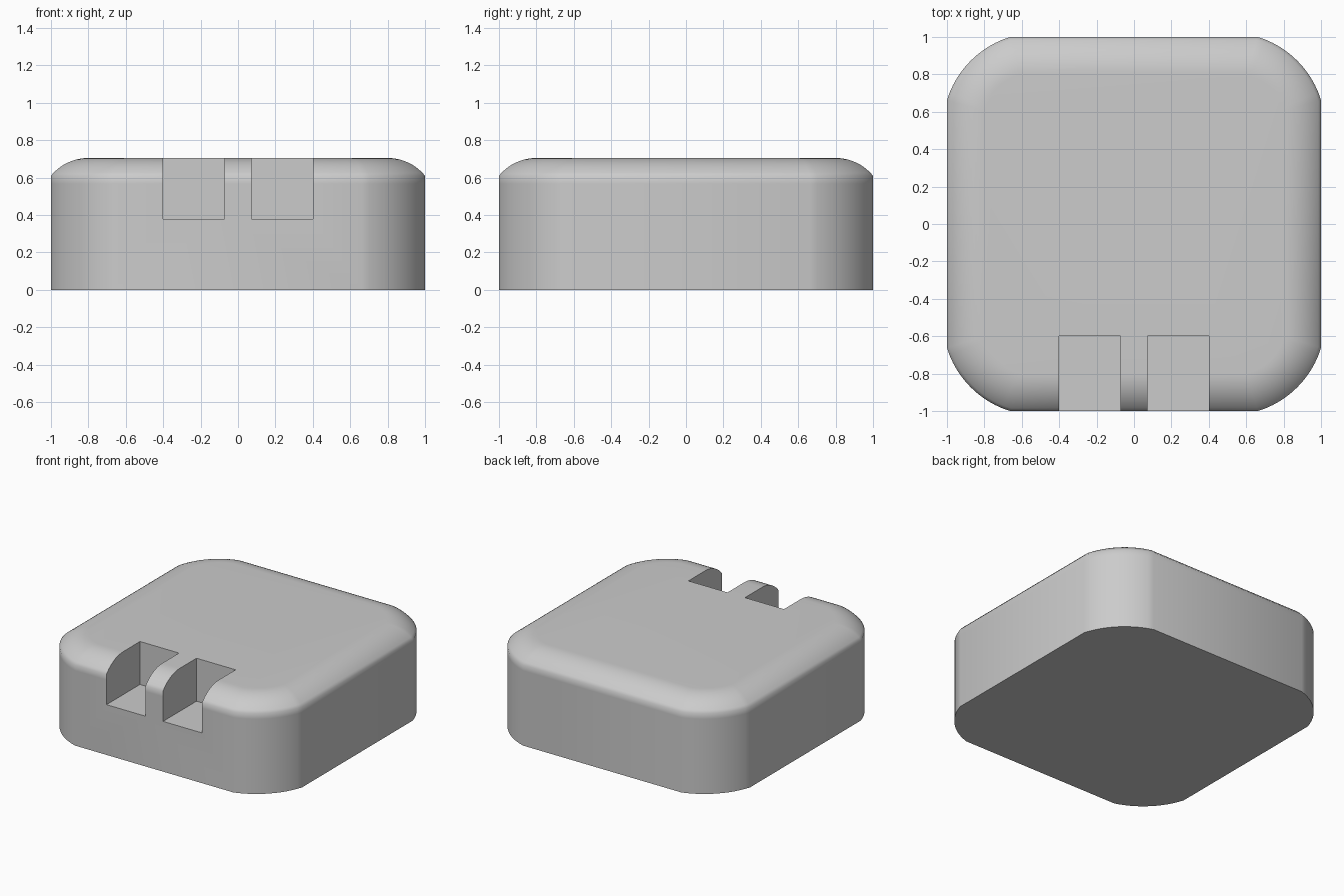
import bpy, bmesh
from math import radians, sin, cos

if "Cube" in bpy.data.objects:
    bpy.data.objects.remove(bpy.data.objects["Cube"])

HEIGHT = 0.705


def rounded_square(half, cut, sweep_deg, n=12):
    """Square outline whose corners are shallow arcs between the two cut points."""
    sweep = radians(sweep_deg)
    a0 = radians(45) - sweep / 2
    r = cut / (cos(a0) - sin(a0))
    c = half - r * cos(a0)
    arc = [(c + r * cos(a0 + sweep * i / n), c + r * sin(a0 + sweep * i / n))
           for i in range(n + 1)]
    pts = []
    for _ in range(4):
        pts += arc
        arc = [(-y, x) for x, y in arc]
    return pts


def box(name, x0, x1, y0, y1, z0, z1):
    bpy.ops.mesh.primitive_cube_add(
        size=1, location=((x0 + x1) / 2, (y0 + y1) / 2, (z0 + z1) / 2))
    ob = bpy.context.object
    ob.name = name
    ob.scale = (x1 - x0, y1 - y0, z1 - z0)
    return ob


# Body: stacked outlines, vertical walls then a shallow rounded shoulder
outer = rounded_square(1.0, 0.338, 56)
inner = rounded_square(0.8, 0.2, 64)
profile = [(1, 0), (1, 0.567)]
radius, sweep, steps = 0.258, radians(50.8), 10
for i in range(steps + 1):
    a = sweep * (1 - i / steps)
    profile.append((sin(a) / sin(sweep), HEIGHT - radius * (1 - cos(a))))

bm = bmesh.new()
rings = []
for t, z in profile:
    rings.append([bm.verts.new((ix + t * (ox - ix), iy + t * (oy - iy), z))
                  for (ix, iy), (ox, oy) in zip(inner, outer)])
count = len(outer)
for low, high in zip(rings, rings[1:]):
    for i in range(count):
        j = (i + 1) % count
        bm.faces.new((low[i], low[j], high[j], high[i]))
bm.faces.new(rings[-1])
bm.faces.new(rings[0][::-1])
mesh = bpy.data.meshes.new("body")
bm.to_mesh(mesh)
bm.free()
body = bpy.data.objects.new("body", mesh)
bpy.context.collection.objects.link(body)

# Two square notches in the front top edge
for name, x0, x1 in (("left_notch", -0.4, -0.073), ("right_notch", 0.073, 0.4)):
    cutter = box(name, x0, x1, -1.2, -0.6, 0.38, 0.9)
    bpy.context.view_layer.objects.active = body
    mod = body.modifiers.new(name, 'BOOLEAN')
    mod.operation = 'DIFFERENCE'
    mod.solver = 'EXACT'
    mod.object = cutter
    bpy.ops.object.modifier_apply(modifier=mod.name)
    bpy.data.objects.remove(cutter)

# Smooth shading with sharp notch and base edges
bpy.ops.object.select_all(action='DESELECT')
body.select_set(True)
bpy.context.view_layer.objects.active = body
bpy.ops.object.shade_smooth_by_angle(angle=radians(45))
